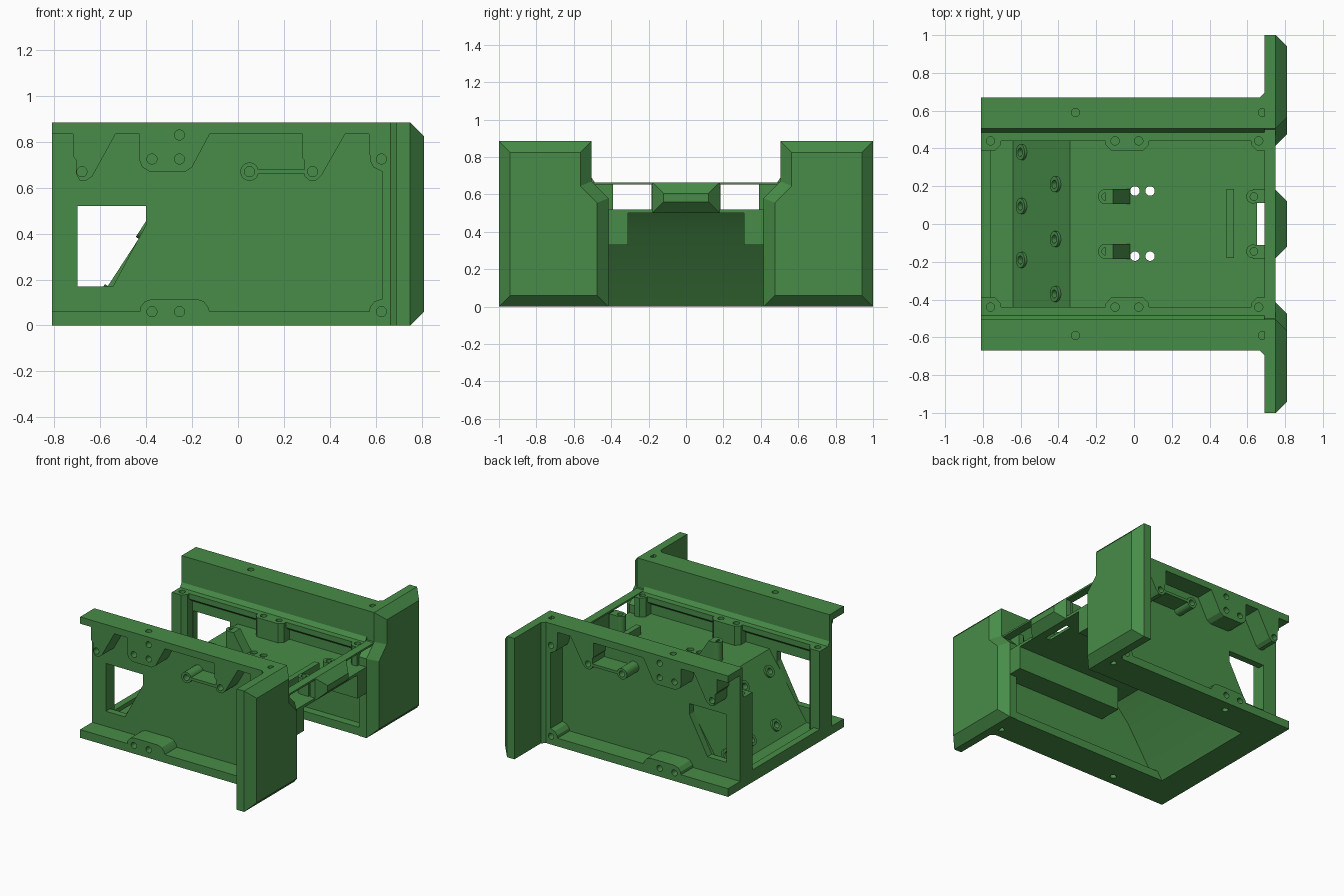
import bpy, bmesh, math
from mathutils import Vector

if "Cube" in bpy.data.objects:
    bpy.data.objects.remove(bpy.data.objects["Cube"])

green = bpy.data.materials.new("green_plastic")
green.diffuse_color = (0.065, 0.265, 0.065, 1)
green.use_nodes = True
green.node_tree.nodes["Principled BSDF"].inputs["Base Color"].default_value = green.diffuse_color


def finish(name, bm):
    bmesh.ops.recalc_face_normals(bm, faces=bm.faces[:])
    me = bpy.data.meshes.new(name)
    bm.to_mesh(me)
    bm.free()
    me.materials.append(green)
    ob = bpy.data.objects.new(name, me)
    bpy.context.collection.objects.link(ob)
    return ob


def add_loft(bm, sections):
    """Closed solid through matching loops of 3D points."""
    rings = [[bm.verts.new(p) for p in s] for s in sections]
    n = len(rings[0])
    for a, b in zip(rings, rings[1:]):
        for i in range(n):
            j = (i + 1) % n
            bm.faces.new((a[i], a[j], b[j], b[i]))
    bm.faces.new(rings[0])
    bm.faces.new(rings[-1][::-1])


def place(pts, axis, t):
    if axis == 'x':
        return [(t, a, b) for a, b in pts]
    if axis == 'y':
        return [(a, t, b) for a, b in pts]
    return [(a, b, t) for a, b in pts]


def prism(name, pts, axis, lo, hi):
    bm = bmesh.new()
    add_loft(bm, [place(pts, axis, lo), place(pts, axis, hi)])
    return finish(name, bm)


def rect(a0, a1, b0, b1):
    return [(a0, b0), (a1, b0), (a1, b1), (a0, b1)]


def box(name, x0, x1, y0, y1, z0, z1):
    return prism(name, rect(x0, x1, y0, y1), 'z', z0, z1)


def add_rod(bm, p, d, r, lo, hi, n=20):
    """Cylinder about p along direction d, from lo to hi."""
    p, d = Vector(p), Vector(d).normalized()
    u = d.orthogonal().normalized()
    v = d.cross(u)
    ring = [(u * math.cos(k * math.tau / n) + v * math.sin(k * math.tau / n)) * r
            for k in range(n)]
    add_loft(bm, [[p + d * t + q for q in ring] for t in (lo, hi)])


def rod(name, *args):
    bm = bmesh.new()
    add_rod(bm, *args)
    return finish(name, bm)


def cut(objs, cutter):
    for ob in objs:
        m = ob.modifiers.new("cut", 'BOOLEAN')
        m.operation, m.solver, m.object = 'DIFFERENCE', 'EXACT', cutter
        dg = bpy.context.evaluated_depsgraph_get()
        me = bpy.data.meshes.new_from_object(ob.evaluated_get(dg))
        ob.modifiers.clear()
        ob.data = me
    bpy.data.objects.remove(cutter)


# Side panel shapes in x, z
wall = [(.53, 0), (.53, .885), (.505, .885), (.505, .69), (.485, .66),
        (.44, .66), (.44, .62), (.48, .59), (.48, 0)]
window = [(-.7, .17), (-.545, .17), (-.4, .44), (-.4, .52), (-.7, .52)]
bosses = {
    "rear_gusset": [(-.72, .84), (-.72, .74), (-.705, .72), (-.705, .66), (-.69, .632),
                    (-.66, .632), (-.635, .65), (-.53, .84)],
    "middle_gusset": [(-.43, .84), (-.43, .72), (-.417, .69), (-.385, .67), (-.23, .67),
                      (-.2, .69), (-.12, .84)],
    "forward_gusset": [(.28, .84), (.28, .73), (.29, .72), (.29, .65), (.31, .632),
                       (.34, .632), (.365, .655), (.47, .84)],
    "corner_gusset": [(.57, .84), (.575, .72), (.59, .69), (.63, .67), (.69, .67), (.69, .84)],
    "lower_boss": [(-.43, .05), (-.425, .08), (-.405, .105), (-.375, .115), (-.18, .115),
                   (-.15, .105), (-.13, .08), (-.12, .05)],
    "lower_corner_boss": [(.57, .05), (.575, .08), (.595, .105), (.625, .115),
                          (.69, .115), (.69, .05)],
}
side_holes = [(-.68, .67), (-.375, .725), (-.255, .725), (-.255, .83), (.05, .67),
              (.325, .67), (.625, .725), (-.375, .06), (-.255, .06), (.625, .06)]

# Flange outline in y, z and its bevelled front face
flange = [(1, 0), (1, .885), (.505, .885), (.505, .67), (.415, .58), (.415, 0)]
flange_face = [(.94, .06), (.94, .825), (.565, .825), (.565, .645), (.475, .555), (.475, .06)]

for s, side in ((1, "back"), (-1, "front")):
    def sy(pts):
        return [(s * a, b) for a, b in pts]

    def part(name, x0, x1, y0, y1, z0, z1):
        return box(side + "_" + name, x0, x1, *sorted((s * y0, s * y1)), z0, z1)

    # Wall with window
    w = prism(side + "_wall", sy(wall), 'x', -.81, .69)
    cut([w], prism("window_cutter", window, 'y', s * .3, s * .8))
    # Outer rails, bosses and post
    outer = [part("top_rail", -.81, .69, .505, .67, .835, .885),
             part("bottom_rail", -.81, .69, .42, .67, 0, .06),
             part("post", .63, .69, .52, .67, .03, .86)]
    outer += [prism(side + "_" + n, p, 'y', s * .52, s * .67) for n, p in bosses.items()]
    outer.append(rod(side + "_link_boss", (.05, 0, .67), (0, s, 0), .04, .52, .67))
    part("link_bar", .08, .3, .52, .67, .66, .68)
    # Ledge bosses on the inside
    ledge = [w]
    for n, x0, x1, z0 in (("rear", -.81, -.705, .03), ("middle", -.15, .08, .51),
                          ("forward", .62, .69, .51)):
        c = .03
        a = x0 if n == "rear" else x0 + c
        b = x1 if n == "forward" else x1 - c
        shape = [(x0, .485), (x0, .39 if n == "rear" else .42), (a, .39), (b, .39),
                 (x1, .39 if n == "forward" else .42), (x1, .485)]
        shape = list(dict.fromkeys(shape))
        ledge.append(prism(side + "_" + n + "_ledge_boss", [(x, s * y) for x, y in shape],
                           'z', z0, .66))
    # Screw holes
    bm = bmesh.new()
    for x, z in side_holes:
        add_rod(bm, (x, 0, z), (0, s, 0), .022, .57, .75)
    cut(outer, finish("side_hole_cutter", bm))
    bm = bmesh.new()
    for x in (-.31, .68):
        add_rod(bm, (x, s * .59, 0), (0, 0, 1), .022, .845, .95)
        add_rod(bm, (x, s * .59, 0), (0, 0, 1), .022, -.1, .04)
    cut(outer[:2], finish("rail_hole_cutter", bm))
    bm = bmesh.new()
    for x in (-.76, -.1, .025, .66):
        add_rod(bm, (x, s * .44, 0), (0, 0, 1), .022, .57, .75)
    cut(ledge, finish("ledge_hole_cutter", bm))
    # Bevelled end flange and its corner fillet
    bm = bmesh.new()
    add_loft(bm, [place(sy(flange), 'x', .69), place(sy(flange), 'x', .75),
                  place(sy(flange_face), 'x', .81)])
    finish(side + "_flange", bm)
    prism(side + "_fillet", [(.665, s * .67), (.69, s * .695), (.69, s * .66)], 'z', 0, .885)
    # Underfloor bar
    part("underfloor_bar", -.12, .75, .31, .48, .33, .505)
    # Floor supports
    prism(side + "_ramp_support", [(-.15, .51), (-.15, .66), (-.11, .66), (-.02, .52), (-.02, .51)],
          'y', s * .105, s * .185)
    post = [rod(side + "_ramp_post", (-.15, s * .145, 0), (0, 0, 1), .04, .51, .66),
            rod(side + "_end_post", (.63, s * .145, 0), (0, 0, 1), .036, .51, .64),
            part("end_block", .63, .7, .11, .185, .51, .64)]
    bm = bmesh.new()
    for x in (-.15, .635):
        add_rod(bm, (x, s * .145, 0), (0, 0, 1), .02, .58, .75)
    cut(post, finish("post_hole_cutter", bm))

# Bent floor: low rear, steep ramp, raised deck
floor = prism("floor", [(-.81, 0), (-.81, .06), (-.64, .06), (-.34, .52), (.75, .52),
                        (.75, .50), (-.24, .50), (-.35, .38), (-.60, 0)], 'y', -.48, .48)
bm = bmesh.new()
add_loft(bm, [place(rect(.65, .69, -.11, .11), 'z', z) for z in (.4, .6)])
for x in (.005, .085):
    for y in (-.17, .175):
        add_rod(bm, (x, y, 0), (0, 0, 1), .025, .4, .6)
cut([floor], finish("floor_cutter", bm))
box("rear_lip", -.81, -.76, -.48, .48, 0, .09)

# Screw collars on the ramp
normal = Vector((-.46, 0, .30)).normalized()
collars, bm = [floor], bmesh.new()
for x, y in ((-.59, .38), (-.59, .095), (-.59, -.19), (-.41, .21), (-.41, -.08), (-.41, -.37)):
    p = (x, y, .06 + (x + .64) * .46 / .30)
    collars.append(rod("ramp_collar", p, normal, .042, -.01, .015))
    add_rod(bm, p, normal, .022, -.04, .05)
cut(collars, finish("collar_cutter", bm))

# Front end: thin cross bar, centre tab, stop ridge
box("cross_bar", .69, .75, -.51, .51, .652, .665)
bm = bmesh.new()
tab = rect(-.18, .18, .50, .665)
add_loft(bm, [place(tab, 'x', .71), place(tab, 'x', .75),
              place(rect(-.12, .12, .56, .605), 'x', .81)])
finish("centre_tab", bm)
box("stop_ridge", .49, .53, -.18, .185, .51, .58)

bpy.ops.object.select_all(action='SELECT')
bpy.context.view_layer.objects.active = floor
bpy.ops.object.shade_smooth_by_angle(angle=math.radians(25))
